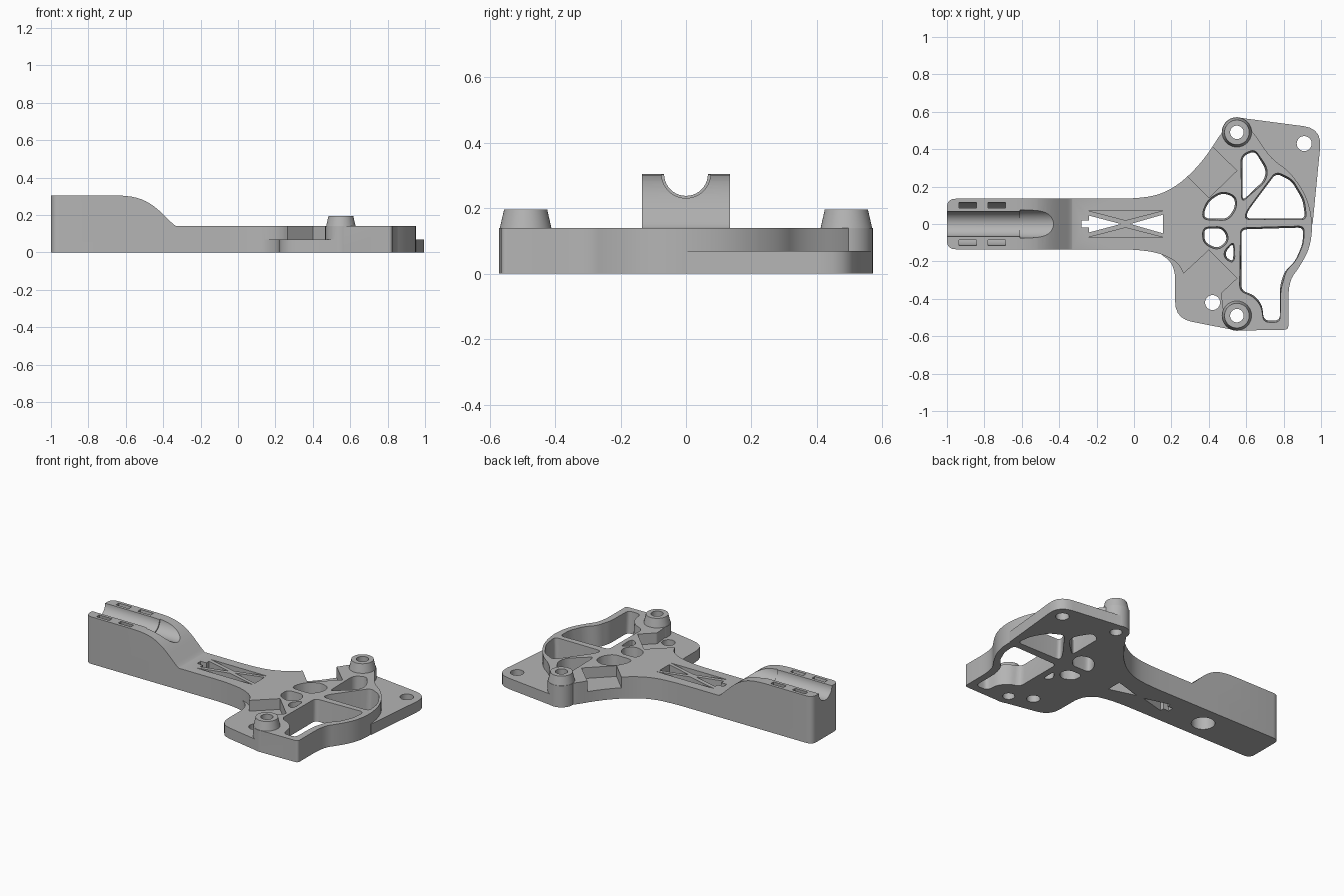
import bpy, bmesh
from math import cos, sin, pi, radians
from mathutils import Vector

cube = bpy.data.objects.get("Cube")
if cube:
    bpy.data.objects.remove(cube, do_unlink=True)

grey = bpy.data.materials.new("plain grey")
grey.use_nodes = True
grey.diffuse_color = (0.46, 0.46, 0.46, 1)
grey.node_tree.nodes["Principled BSDF"].inputs["Base Color"].default_value = (0.46, 0.46, 0.46, 1)


def rounded(points, r=0.02, steps=5):
    """Round each corner; a third value on a point overrides the radius."""
    out = []
    for i, p in enumerate(points):
        a, b, c = (Vector(q[:2]) for q in (points[i - 1], p, points[(i + 1) % len(points)]))
        rad = p[2] if len(p) > 2 else r
        if rad == 0:
            out.append(b)
            continue
        s = b + (a - b).normalized() * min(rad, (a - b).length * 0.48)
        e = b + (c - b).normalized() * min(rad, (c - b).length * 0.48)
        for k in range(steps + 1):
            t = k / steps
            out.append(s * (1 - t) ** 2 + b * 2 * t * (1 - t) + e * t * t)
    return out


def arc(r, start=0, end=2 * pi, n=40, cx=0, cy=0):
    return [Vector((cx + r * cos(start + (end - start) * k / n),
                    cy + r * sin(start + (end - start) * k / n))) for k in range(n + 1)]


def disc(r, cx=0, cy=0):
    return arc(r, cx=cx, cy=cy)[:-1]


def prism(name, points, low, high, axis="z", grow=0.0):
    """Extrude an outline along an axis, optionally flaring the far end."""
    place = {"x": lambda u, v, w: (w, u, v),
             "y": lambda u, v, w: (u, w, v),
             "z": lambda u, v, w: (u, v, w)}[axis]
    mid = sum((Vector(p[:2]) for p in points), Vector((0, 0))) / len(points)
    far = [Vector(p[:2]) + (Vector(p[:2]) - mid).normalized() * grow for p in points]
    bm = bmesh.new()
    a = [bm.verts.new(place(p[0], p[1], low)) for p in points]
    b = [bm.verts.new(place(p[0], p[1], high)) for p in far]
    bm.faces.new(a)
    bm.faces.new(b[::-1])
    for i in range(len(a)):
        j = (i + 1) % len(a)
        bm.faces.new((a[i], b[i], b[j], a[j]))
    bmesh.ops.recalc_face_normals(bm, faces=bm.faces)
    mesh = bpy.data.meshes.new(name)
    bm.to_mesh(mesh)
    bm.free()
    mesh.materials.append(grey)
    ob = bpy.data.objects.new(name, mesh)
    bpy.context.collection.objects.link(ob)
    return ob


def combine(body, tool, operation):
    mod = body.modifiers.new("combine", "BOOLEAN")
    mod.operation, mod.object, mod.solver = operation, tool, "EXACT"
    graph = bpy.context.evaluated_depsgraph_get()
    mesh = bpy.data.meshes.new_from_object(body.evaluated_get(graph))
    body.modifiers.clear()
    body.data = mesh
    bpy.data.objects.remove(tool, do_unlink=True)


# Full-height frame: flared arm, curved rim and angled notch
frame = [(-0.5, 0.135, 0), (0, 0.135), (0.14, 0.155), (0.26, 0.225), (0.38, 0.35), (0.48, 0.51),
         (0.55, 0.55), (0.62, 0.52), (0.73, 0.35), (0.83, 0.285), (0.925, 0.15), (0.957, 0),
         (0.94, -0.13), (0.885, -0.23), (0.825, -0.31), (0.825, -0.565, 0.02), (0.55, -0.57, 0.01),
         (0.48, -0.5, 0.01), (0.465, -0.37, 0.01), (0.55, -0.29, 0), (0.4, -0.14, 0),
         (0.265, -0.265, 0), (0.235, -0.205), (0.14, -0.155), (0, -0.135), (-0.5, -0.135, 0)]
body = prism("bracket", rounded(frame, 0.1), 0, 0.14)

# Thin corner flanges
for outline in ([(0.55, 0.57, 0), (1.005, 0.51, 0.1), (0.955, 0, 0), (0.5, 0.2, 0)],
                [(0.13, -0.15, 0), (0.22, -0.22, 0.08), (0.22, -0.505, 0.09), (0.55, -0.57, 0),
                 (0.62, -0.4, 0), (0.5, -0.15, 0), (0.3, -0.05, 0)]):
    combine(body, prism("flange", rounded(outline), 0, 0.07), "UNION")

# Raised handle block with a swept shoulder and rounded end
side = [(-1, 0, 0), (-1, 0.305, 0), (-0.57, 0.305, 0.1), (-0.46, 0.262, 0.08),
        (-0.335, 0.14, 0.03), (-0.3, 0.13, 0), (-0.3, 0, 0)]
handle = prism("handle", rounded(side), -0.135, 0.135, "y")
plan = rounded([(-1, -0.135), (-0.2, -0.135, 0), (-0.2, 0.135, 0), (-1, 0.135)], 0.045)
combine(handle, prism("handle_plan", plan, -0.1, 0.5), "INTERSECT")
combine(body, handle, "UNION")

# Tapered screw bosses
for y in (0.49, -0.49):
    combine(body, prism("boss", disc(0.081, 0.55, y), 0, 0.14), "UNION")
    combine(body, prism("boss_top", disc(0.081, 0.55, y), 0.13, 0.196, grow=-0.015), "UNION")

cutters = []

# Rod groove, its wider mouth and the blind hole below
cutters.append(prism("groove", disc(0.067, 0, 0.305), -1.1, -0.6, "x"))
cutters.append(prism("groove_mouth", disc(0.075, 0, 0.306), -0.61, -0.25, "x"))
cutters.append(prism("blind_hole", disc(0.07, -0.53, 0), -0.1, 0.14))

# Curved strap slots wrapping under the groove
strap = ([Vector((-0.115, 0.4))] + arc(0.115, pi, 2 * pi, 24, 0, 0.305) + [Vector((0.115, 0.4))]
         + [Vector((0.086, 0.4))] + arc(0.086, 2 * pi, pi, 24, 0, 0.305) + [Vector((-0.086, 0.4))])
for x in (-0.935, -0.78):
    cutters.append(prism("strap_slot", strap, x, x + 0.092, "x"))

# Crossed truss in the arm
cutters.append(prism("truss_left", [(-0.24, 0.045), (-0.07, 0), (-0.24, -0.045), (-0.24, -0.018),
                                    (-0.28, -0.018), (-0.28, 0.018), (-0.24, 0.018)], -0.1, 0.3))
cutters.append(prism("truss_right", [(0.155, 0.05), (-0.02, 0), (0.155, -0.05)], -0.1, 0.3))
for s in (1, -1):
    cutters.append(prism("truss_side", [(-0.25, 0.073 * s), (0.16, 0.073 * s), (-0.045, 0.02 * s)],
                         0.10, 0.3))

# Angled pocket in the shoulder
cutters.append(prism("shoulder_pocket", [(0.36, 0.47), (0.55, 0.285), (0.4, 0.14), (0.215, 0.325)],
                     0.07, 0.3))

# Spoked openings in the head, with drafted walls
openings = [
    [(0.58, 0.36), (0.645, 0.39), (0.705, 0.29), (0.695, 0.235), (0.58, 0.125)],
    [(0.76, 0.27), (0.84, 0.23), (0.9, 0.13), (0.915, 0.03), (0.6, 0.03), (0.61, 0.07)],
    [(0.575, -0.03), (0.905, -0.02), (0.9, -0.11), (0.86, -0.2), (0.8, -0.26), (0.78, -0.33),
     (0.78, -0.515), (0.695, -0.515), (0.685, -0.43), (0.645, -0.38), (0.575, -0.355)],
    [(0.405, 0.125), (0.47, 0.165), (0.535, 0.145), (0.54, 0.09), (0.5, 0.03), (0.38, 0.03),
     (0.375, 0.065)],
    [(0.375, -0.025), (0.475, -0.025), (0.5, -0.085), (0.45, -0.13), (0.38, -0.1)],
    [(0.49, -0.15), (0.53, -0.1), (0.53, -0.2), (0.495, -0.18)]]
for outline in openings:
    cutters.append(prism("opening", rounded(outline, 0.03), -0.02, 0.16, grow=0.012))

# Screw holes
for x, y, r in ((0.55, 0.49, 0.036), (0.55, -0.49, 0.036), (0.91, 0.43, 0.04), (0.42, -0.42, 0.04)):
    cutters.append(prism("screw_hole", disc(r, x, y), -0.1, 0.4))

for cutter in cutters:
    combine(body, cutter, "DIFFERENCE")

# Shading
bpy.ops.object.select_all(action="DESELECT")
body.select_set(True)
bpy.context.view_layer.objects.active = body
bpy.ops.object.shade_smooth_by_angle(angle=radians(30))
